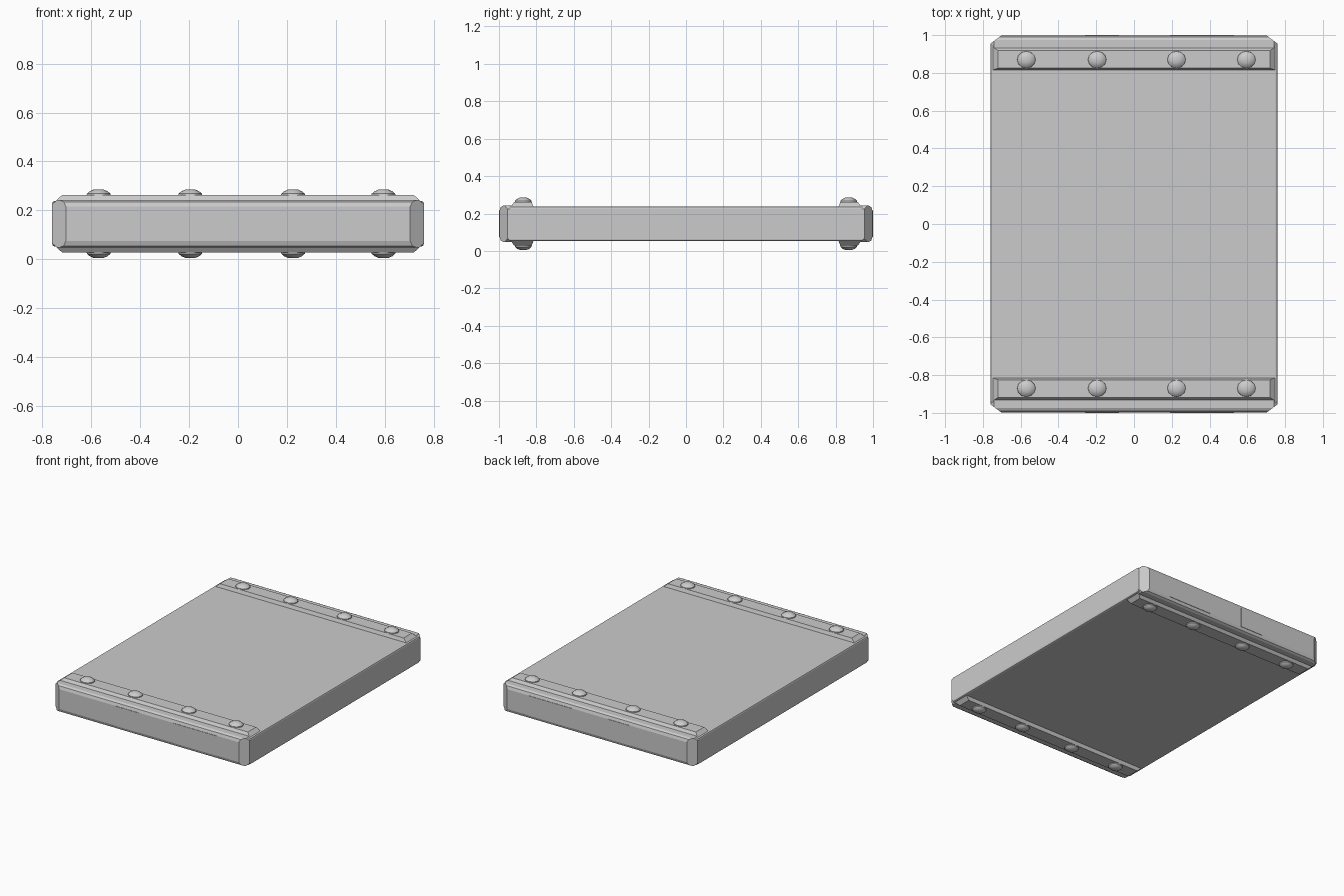
import bpy, bmesh, math
from mathutils import Vector

cube = bpy.data.objects.get("Cube")
if cube:
    bpy.data.objects.remove(cube, do_unlink=True)

MID = 0.145          # mid height of the slab
HALF_W = 0.76

grey = bpy.data.materials.new("plain grey")
grey.use_nodes = True
colour = (0.6, 0.6, 0.6, 1)
grey.diffuse_color = colour
grey.node_tree.nodes["Principled BSDF"].inputs["Base Color"].default_value = colour


def finish(name, bm, smooth=False):
    bmesh.ops.recalc_face_normals(bm, faces=bm.faces)
    mesh = bpy.data.meshes.new(name)
    bm.to_mesh(mesh)
    bm.free()
    mesh.materials.append(grey)
    obj = bpy.data.objects.new(name, mesh)
    bpy.context.collection.objects.link(obj)
    if smooth:
        bpy.ops.object.select_all(action='DESELECT')
        bpy.context.view_layer.objects.active = obj
        obj.select_set(True)
        bpy.ops.object.shade_smooth_by_angle(angle=math.radians(35))
    return obj


def box(name, size, centre, bevel):
    bm = bmesh.new()
    bmesh.ops.create_cube(bm, size=1)
    bmesh.ops.scale(bm, vec=size, verts=bm.verts)
    bmesh.ops.translate(bm, vec=centre, verts=bm.verts)
    if bevel:
        bmesh.ops.bevel(bm, geom=bm.edges[:], offset=bevel, segments=2,
                        profile=0.5, affect='EDGES')
    return finish(name, bm)


def end_cap(name, side):
    # Stepped profile: half of it, mirrored about the mid height
    upper = [(0.815, 0.09), (0.825, 0.117), (0.918, 0.117), (0.932, 0.098),
             (0.975, 0.098), (0.99, 0.09), (0.997, 0.07)]
    profile = upper + [(y, -z) for y, z in reversed(upper)]
    bm = bmesh.new()
    face = bm.faces.new([bm.verts.new((-HALF_W, side * y, MID + z)) for y, z in profile])
    out = bmesh.ops.extrude_face_region(bm, geom=[face])
    moved = [v for v in out["geom"] if isinstance(v, bmesh.types.BMVert)]
    bmesh.ops.translate(bm, vec=(2 * HALF_W, 0, 0), verts=moved)
    # Chamfer the outer corners and the ends of the raised band
    for sx in (-1, 1):
        cuts = [((sx * 0.76, side * 0.955, MID), (sx * 0.045, side * 0.06, 0)),
                ((sx * 0.76, 0, MID + 0.08), (sx * 0.037, 0, 0.04)),
                ((sx * 0.76, 0, MID - 0.08), (sx * 0.037, 0, -0.04))]
        for point, normal in cuts:
            bmesh.ops.bisect_plane(bm, geom=bm.verts[:] + bm.edges[:] + bm.faces[:],
                                   plane_co=point, plane_no=Vector(normal).normalized(),
                                   clear_outer=True)
            bmesh.ops.holes_fill(bm, edges=[e for e in bm.edges if e.is_boundary])
    return finish(name, bm)


def bolt(name, x, y, up):
    # Low domed head made of stacked rings
    rings = [(0.05, 0.11), (0.048, 0.123), (0.036, 0.133), (0.02, 0.14)]
    bm = bmesh.new()
    loops = []
    for r, z in rings:
        loops.append([bm.verts.new((x + r * math.cos(a), y + r * 0.92 * math.sin(a), MID + up * z))
                      for a in [math.tau * i / 12 for i in range(12)]])
    for low, high in zip(loops, loops[1:]):
        for i in range(12):
            j = (i + 1) % 12
            bm.faces.new((low[i], low[j], high[j], high[i]))
    bm.faces.new(loops[0])
    bm.faces.new(loops[-1])
    return finish(name, bm, smooth=True)


# Main slab
box("slab", (2 * HALF_W, 1.9, 0.186), (0, 0, MID), 0.01)

# End caps with bolts and slightly raised plates on the outer faces
for end, side in (("front", -1), ("back", 1)):
    end_cap(end + "_cap", side)
    for i, x in enumerate((-0.57, -0.195, 0.225, 0.595)):
        for level, up in (("top", 1), ("bottom", -1)):
            bolt(f"{end}_{level}_bolt_{i + 1}", x, side * 0.87, up)
    for i, (x0, x1) in enumerate(((-0.26, -0.08), (0.19, 0.53))):
        box(f"{end}_plate_{i + 1}", (x1 - x0, 0.006, 0.14),
            ((x0 + x1) / 2, side * 0.997, MID), 0)
